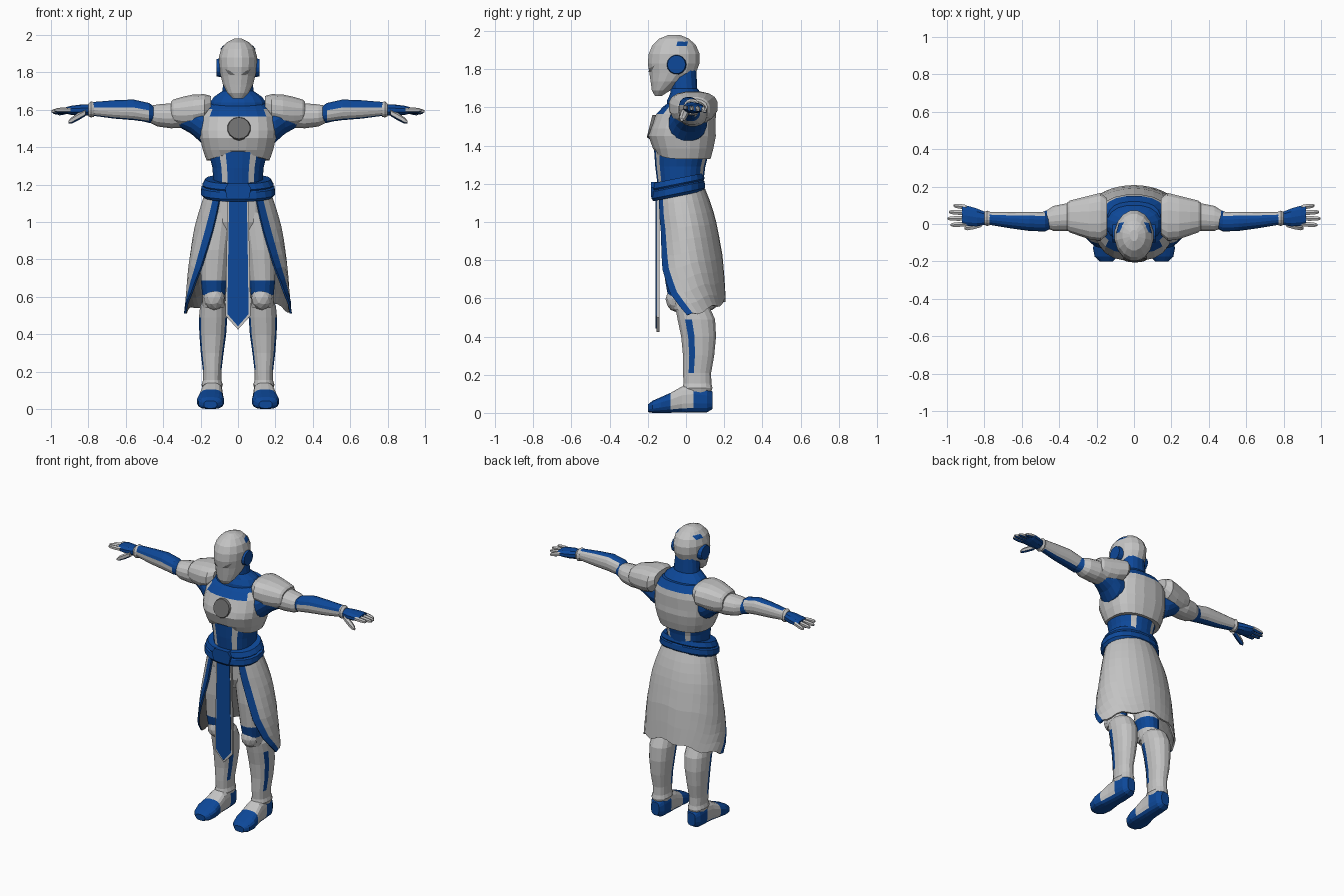
import bpy, bmesh, math
from mathutils import Vector, Matrix
from mathutils.bvhtree import BVHTree

cube = bpy.data.objects.get("Cube")
if cube:
    bpy.data.objects.remove(cube, do_unlink=True)


def material(name, color):
    mat = bpy.data.materials.new(name)
    mat.use_nodes = True
    mat.diffuse_color = (*color, 1)
    bsdf = mat.node_tree.nodes["Principled BSDF"]
    bsdf.inputs["Base Color"].default_value = (*color, 1)
    bsdf.inputs["Roughness"].default_value = 0.7
    return mat


MATS = [material("light_grey", (0.55, 0.55, 0.55)),
        material("deep_blue", (0.004, 0.065, 0.32)),
        material("dark_grey", (0.16, 0.16, 0.16))]
GREY, BLUE, DARK = range(3)


def finish(name, bm, paint=GREY, side=1, closed=True):
    """Paint faces by a rule of centre and normal, mirror if asked, link."""
    if closed:
        bmesh.ops.recalc_face_normals(bm, faces=bm.faces)
    bm.normal_update()
    for f in bm.faces:
        f.material_index = paint(f.calc_center_median(), f.normal) if callable(paint) else paint
    if side < 0:
        bmesh.ops.scale(bm, vec=(-1, 1, 1), verts=bm.verts)
        bmesh.ops.reverse_faces(bm, faces=bm.faces)
    mesh = bpy.data.meshes.new(name)
    bm.to_mesh(mesh)
    bm.free()
    for m in MATS:
        mesh.materials.append(m)
    obj = bpy.data.objects.new(name, mesh)
    bpy.context.collection.objects.link(obj)
    return obj


def loft(name, axis, rings, paint=GREY, side=1, n=16, power=0.9, warp=None):
    """Skin rings (position, centre a, centre b, radius a, radius b) along an axis."""
    bm = bmesh.new()
    loops = []
    for t, a, b, ra, rb in rings:
        loop = []
        for i in range(n):
            ang = math.tau * (i + 0.5) / n
            c, s = math.cos(ang), math.sin(ang)
            u = a + ra * math.copysign(abs(c) ** power, c)
            v = b + rb * math.copysign(abs(s) ** power, s)
            p = Vector({"x": (t, u, v), "y": (u, t, v), "z": (u, v, t)}[axis])
            loop.append(bm.verts.new(warp(p) if warp else p))
        loops.append(loop)
    for lo, hi in zip(loops, loops[1:]):
        for i in range(n):
            j = (i + 1) % n
            bm.faces.new((lo[i], lo[j], hi[j], hi[i]))
    bm.faces.new(loops[0])
    bm.faces.new(loops[-1])
    return finish(name, bm, paint, side)


def disc(name, center, radius, depth, axis, color, side=1, tilt=0):
    bm = bmesh.new()
    bmesh.ops.create_cone(bm, cap_ends=True, segments=14, radius1=radius, radius2=radius * 0.9, depth=depth)
    rot = Matrix.Rotation(math.pi / 2 - tilt, 4, axis)
    bmesh.ops.transform(bm, matrix=Matrix.Translation(center) @ rot, verts=bm.verts)
    return finish(name, bm, color, side)


def ball(name, center, size, color, side=1):
    bm = bmesh.new()
    bmesh.ops.create_icosphere(bm, subdivisions=2, radius=1)
    bmesh.ops.scale(bm, vec=size, verts=bm.verts)
    bmesh.ops.translate(bm, vec=center, verts=bm.verts)
    return finish(name, bm, color, side)


def decal(name, target, origins, direction, color, side=1):
    """Thin plate cast onto a surface."""
    me = target.data
    tree = BVHTree.FromPolygons([v.co for v in me.vertices], [p.vertices for p in me.polygons])
    bm = bmesh.new()
    d = Vector(direction)
    mid = sum((Vector(o) for o in origins), Vector()) / len(origins)
    hits = [tree.ray_cast(Vector(o), d)[0] - d * 0.005 for o in [*origins, mid]]
    vs = [bm.verts.new(h) for h in hits]
    for i in range(len(origins)):
        f = bm.faces.new((vs[i], vs[(i + 1) % len(origins)], vs[-1]))
        f.normal_update()
        if f.normal.dot(d) > 0:
            f.normal_flip()
    return finish(name, bm, color, side, closed=False)


def slab(name, outline, y, depth, color):
    bm = bmesh.new()
    face = bm.faces.new([bm.verts.new((x, y, z)) for x, z in outline])
    new = bmesh.ops.extrude_face_region(bm, geom=[face])["geom"]
    bmesh.ops.translate(bm, vec=(0, depth, 0), verts=[v for v in new if isinstance(v, bmesh.types.BMVert)])
    return finish(name, bm, color)


# Head and neck
head = loft("head", "z", [
    (1.66, 0, -.145, .028, .018), (1.69, 0, -.13, .058, .05), (1.735, 0, -.095, .082, .092),
    (1.78, 0, -.07, .094, .124), (1.83, 0, -.065, .103, .138), (1.88, 0, -.062, .105, .136),
    (1.925, 0, -.062, .092, .117), (1.96, 0, -.062, .062, .08), (1.98, 0, -.062, .022, .03)], power=1)
loft("neck", "z", [(1.57, 0, .005, .155, .11), (1.64, 0, .005, .152, .105), (1.67, 0, 0, .13, .085),
                   (1.70, 0, -.01, .085, .07), (1.80, 0, -.02, .075, .075)], BLUE)


# Torso
def arch(p):
    if p.z < 1.34 and p.y < 0:
        p.z += 0.05 * max(0, 1 - abs(p.x) / 0.17)
    return p


def chest_paint(c, n):
    return BLUE if c.z > 1.6 or (c.z > 1.57 and abs(c.x) < .13 and c.y < 0) else GREY


loft("chest_armour", "z", [
    (1.33, 0, -.015, .17, .145), (1.385, 0, -.015, .19, .16), (1.45, 0, -.02, .205, .178),
    (1.49, 0, -.016, .208, .172), (1.565, 0, .0, .2, .158), (1.605, 0, .015, .18, .135),
    (1.65, 0, .03, .14, .09)], chest_paint, n=20, power=.8, warp=arch)
disc("chest_disc", (.005, -.182, 1.5), .066, .018, "X", DARK, tilt=.25)
loft("abdomen", "z", [(1.12, 0, -.03, .15, .12), (1.21, 0, -.03, .132, .122),
                      (1.29, 0, -.03, .138, .132), (1.40, 0, -.02, .165, .15)],
     lambda c, n: GREY if .45 < abs(c.x) / (.132 + max(0, c.z - 1.25) * .2) < .62 else BLUE, n=24)


# Belt, tipped forward
def tip(p):
    p.z += (p.y + .04) * 0.2
    return p


loft("belt", "z", [(1.135, 0, -.04, .185, .132), (1.15, 0, -.04, .2, .142), (1.185, 0, -.04, .198, .139),
                   (1.192, 0, -.04, .186, .134), (1.2, 0, -.04, .192, .139), (1.23, 0, -.04, .175, .132)],
     BLUE, n=20, warp=tip)
slab("belt_buckle", [(-.07, 1.18), (-.06, 1.13), (.06, 1.13), (.07, 1.18), (.05, 1.21), (-.05, 1.21)],
     -.184, .04, BLUE)
loft("hips", "z", [(.93, 0, -.035, .13, .07), (1.0, 0, -.035, .16, .1), (1.15, 0, -.035, .155, .11)])


# Wrapped skirt, open at the front with painted edges
def blend(keys, t):
    for (t0, *a), (t1, *b) in zip(keys, keys[1:]):
        if t <= t1:
            k = (t - t0) / (t1 - t0)
            return [p + (q - p) * k for p, q in zip(a, b)]
    return keys[-1][1:]


# share of height, centre y, radius x, radius y, opening angle
SKIRT = [(0, -.03, .165, .125, 33), (.15, -.015, .2, .145, 33), (.33, 0, .232, .157, 37),
         (.6, 0, .258, .185, 50), (.8, 0, .27, .195, 66), (1, .002, .283, .2, 91)]
bm = bmesh.new()
COLS, ROWS = 22, 10
grid = []
for r in range(ROWS + 1):
    t = r / ROWS
    cy, rx, ry, gap = blend(SKIRT, t)
    row = []
    for c in range(COLS + 1):
        turn = gap + (360 - 2 * gap) * c / COLS
        edge = max(0, 1 - min(turn, 360 - turn) / 180)
        low = 0.6 - 0.18 * edge + 0.012 * math.cos(c * 1.3) * (0 < c < COLS)
        a = math.radians(turn)
        row.append(bm.verts.new((rx * math.sin(a), cy - ry * math.cos(a), 1.17 + (low - 1.17) * t)))
    grid.append(row)
trim = set()
for r in range(ROWS):
    for c in range(COLS):
        f = bm.faces.new((grid[r][c], grid[r + 1][c], grid[r + 1][c + 1], grid[r][c + 1]))
        if c in (0, COLS - 1):
            trim.add(f.calc_center_median().freeze())
skirt = finish("skirt", bm, lambda c, n: BLUE if c.freeze() in trim else GREY, closed=False)
solid = skirt.modifiers.new("lining", "SOLIDIFY")
solid.thickness = 0.012
solid.offset = 0
solid.material_offset = DARK

# Hanging front cloth
slab("front_cloth_border", [(-.055, 1.16), (-.068, .5), (0, .425), (.068, .5), (.055, 1.16)], -.155, .015, GREY)
slab("front_cloth", [(-.047, 1.16), (-.057, .508), (0, .443), (.057, .508), (.047, 1.16)], -.16, .006, BLUE)


def shin_paint(c, n):
    return BLUE if .19 < c.z < .5 and abs(c.y - .027) < .014 and abs(n.x) > .5 else GREY


def foot_paint(c, n):
    return BLUE if c.y < -.095 or c.y > .045 or n.z < -.6 else GREY


def forearm_paint(c, n):
    return BLUE if (n.z > .1 and n.y < .6) or n.z < -.75 or c.x < .5 else GREY


def finger(name, start, end, radius, side):
    s, e = Vector(start), Vector(end)
    rings = [(*s.lerp(e, k), radius * w, radius * w) for k, w in ((0, .9), (.45, 1), (.85, .85), (1, .4))]
    loft(name, "x", rings, lambda c, n: GREY if n.z > -.3 else BLUE, side, n=6)


for side, tag in ((1, "left_"), (-1, "right_")):
    # Head details
    disc(tag + "ear_cover", (.1, -.05, 1.825), .053, .032, "Y", BLUE, side)
    decal(tag + "eye", head, [(.014, -1, 1.785), (.05, -1, 1.788), (.07, -1, 1.82), (.04, -1, 1.806)],
          (0, 1, 0), DARK, side)
    decal(tag + "temple_mark", head, [(1, -.05, 1.922), (1, .005, 1.922), (1, .01, 1.945), (1, -.045, 1.945)],
          (-1, 0, 0), BLUE, side)

    # Legs
    loft(tag + "thigh", "z", [(.54, .13, .0, .06, .07), (.61, .13, -.02, .062, .075), (.688, .13, -.03, .07, .08),
                              (.85, .122, -.035, .08, .09), (1.05, .1, -.035, .085, .09)],
         lambda c, n: BLUE if .6 < c.z < .688 else GREY, side)
    ball(tag + "knee_guard", (.128, -.052, .595), (.058, .055, .066), GREY, side)
    loft(tag + "shin_armour", "z", [
        (.1, .138, .06, .048, .07), (.13, .138, .06, .058, .08), (.155, .138, .06, .05, .074),
        (.21, .138, .058, .051, .075), (.3, .138, .066, .062, .083), (.4, .135, .066, .073, .093),
        (.49, .133, .054, .077, .1), (.55, .132, .035, .072, .092), (.575, .132, .03, .06, .075)],
        shin_paint, side)
    loft(tag + "foot", "y", [
        (.14, .138, .065, .03, .045), (.11, .138, .07, .05, .068), (.04, .138, .075, .056, .075),
        (-.02, .14, .07, .058, .07), (-.08, .144, .053, .066, .053), (-.13, .147, .042, .073, .042),
        (-.175, .148, .032, .063, .032), (-.2, .148, .024, .035, .02)], foot_paint, side, power=.7)

    # Shoulder and arm
    loft(tag + "shoulder_joint", "x", [(.12, .0, 1.5, .1, .09), (.2, .01, 1.52, .1, .095),
                                       (.25, .025, 1.555, .09, .085), (.32, .035, 1.57, .07, .06)], BLUE, side)
    loft(tag + "shoulder_guard", "x", [
        (.145, .04, 1.625, .1, .05), (.18, .038, 1.607, .13, .078), (.24, .035, 1.597, .118, .086),
        (.3, .038, 1.59, .1, .08), (.345, .04, 1.59, .086, .066), (.358, .04, 1.59, .074, .055)],
        GREY, side, power=.8)
    loft(tag + "upper_arm", "x", [
        (.25, .04, 1.568, .07, .065), (.36, .037, 1.568, .075, .068), (.43, .03, 1.57, .068, .06),
        (.465, .025, 1.575, .05, .048), (.5, .02, 1.58, .04, .045)],
        lambda c, n: BLUE if c.x > .46 else GREY, side)
    loft(tag + "forearm", "x", [
        (.445, .015, 1.575, .04, .04), (.475, .012, 1.585, .053, .052), (.56, .014, 1.6, .052, .056),
        (.66, .02, 1.602, .044, .05), (.78, .03, 1.605, .034, .037)], forearm_paint, side)
    loft(tag + "wrist_cuff", "x", [(.77, .03, 1.602, .036, .04), (.785, .03, 1.602, .042, .044),
                                   (.8, .03, 1.6, .034, .034)], GREY, side)

    # Hand
    loft(tag + "palm", "x", [(.79, .03, 1.6, .034, .03), (.84, .035, 1.598, .05, .03),
                             (.89, .044, 1.597, .056, .025), (.92, .046, 1.597, .05, .017)], BLUE, side, n=10)
    for i, reach in enumerate((.98, .998, .99, .965)):
        y = .0 + .03 * i
        finger(tag + "finger_%d" % (i + 1), (.895, y, 1.597), (reach, y * 1.15 - .005, 1.598 - .006 * i), .0145, side)
    finger(tag + "thumb", (.815, .0, 1.585), (.905, -.022, 1.535), .02, side)
